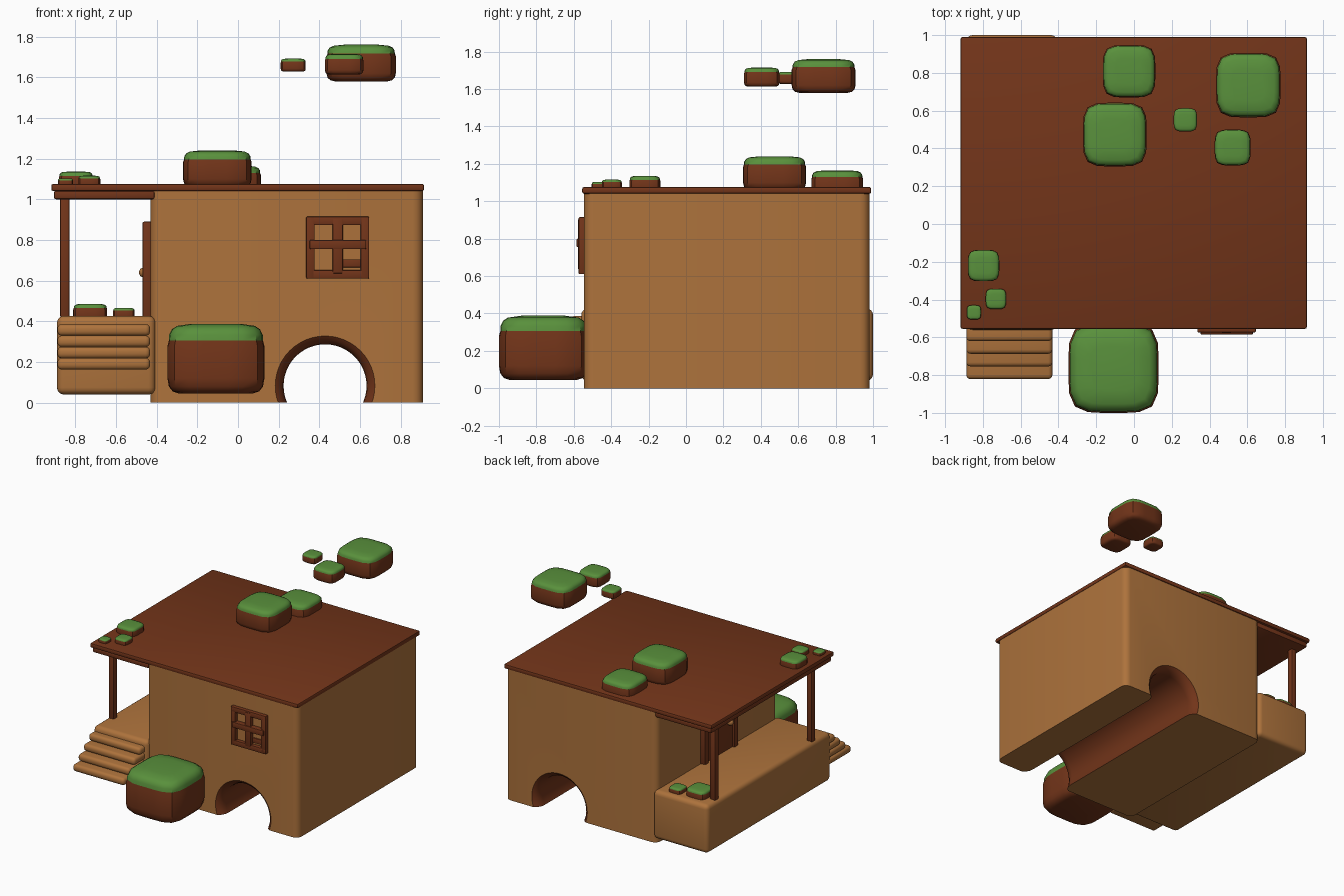
import bpy, bmesh, math
from mathutils import Vector

if "Cube" in bpy.data.objects:
    bpy.data.objects.remove(bpy.data.objects["Cube"])


def material(name, rgb):
    m = bpy.data.materials.new(name)
    m.diffuse_color = (*rgb, 1)
    m.use_nodes = True
    m.node_tree.nodes["Principled BSDF"].inputs["Base Color"].default_value = m.diffuse_color
    return m


CLAY = material("clay", (0.42, 0.17, 0.045))
WOOD = material("wood", (0.17, 0.035, 0.01))
GRASS = material("grass", (0.10, 0.28, 0.045))


def finish(name, bm, mats, angle=35):
    bmesh.ops.recalc_face_normals(bm, faces=bm.faces)
    me = bpy.data.meshes.new(name)
    bm.to_mesh(me)
    bm.free()
    for m in mats:
        me.materials.append(m)
    ob = bpy.data.objects.new(name, me)
    bpy.context.collection.objects.link(ob)
    smooth(ob, angle)
    return ob


def smooth(ob, angle):
    bpy.ops.object.select_all(action='DESELECT')
    ob.select_set(True)
    bpy.context.view_layer.objects.active = ob
    bpy.ops.object.shade_smooth_by_angle(angle=math.radians(angle))


def box(name, x, y, z, mats, bevel=0.0, segments=3, upright_only=False):
    """Box from three (min, max) ranges with rounded edges."""
    lo, hi = Vector((x[0], y[0], z[0])), Vector((x[1], y[1], z[1]))
    bm = bmesh.new()
    bmesh.ops.create_cube(bm, size=1)
    for v in bm.verts:
        v.co = Vector([l + (c + 0.5) * (h - l) for l, h, c in zip(lo, hi, v.co)])
    if bevel:
        edges = [e for e in bm.edges if not upright_only
                 or abs(e.verts[0].co.z - e.verts[1].co.z) > 0.01]
        bmesh.ops.bevel(bm, geom=edges, offset=bevel, segments=segments,
                        profile=0.5, affect='EDGES')
    return finish(name, bm, mats)


def loft(bm, rings, face_mats):
    """Skin closed rings of points; the end rings are capped."""
    rows = [[bm.verts.new(p) for p in r] for r in rings]
    n = len(rows[0])
    for a, b, mi in zip(rows, rows[1:], face_mats):
        for i in range(n):
            bm.faces.new((a[i], a[(i + 1) % n], b[(i + 1) % n], b[i])).material_index = mi
    bm.faces.new(rows[0]).material_index = face_mats[0]
    bm.faces.new(rows[-1]).material_index = face_mats[-1]


def earth_clump(name, x, y, z):
    """Rounded block of earth with a grass cap."""
    cx, cy, cz = sum(x) / 2, sum(y) / 2, z[0]
    rx, ry, h = (x[1] - x[0]) / 2, (y[1] - y[0]) / 2, z[1] - z[0]
    profile = [(.76, 0), (.89, .03), (.97, .10), (1, .22), (1, .68), (.97, .76),
               (.965, .84), (.91, .92), (.80, .97), (.5, 1)]

    def ring(s, t):
        pts = []
        for i in range(24):
            a = math.tau * i / 24
            c, d = math.cos(a), math.sin(a)
            k = s / (abs(c) ** 4.5 + abs(d) ** 4.5) ** (1 / 4.5)
            pts.append((cx + rx * c * k, cy + ry * d * k, cz + h * t))
        return pts
    bm = bmesh.new()
    loft(bm, [ring(*p) for p in profile], [0] * 5 + [1] * 4)
    return finish(name, bm, [WOOD, GRASS], 40)


# House body with a flared tunnel running front to back
house = box("house_body", (-.43, .91), (-.545, .982), (0, 1.045), [CLAY, WOOD],
            .05, 4, upright_only=True)
tunnel_profile = [(-.60, .30), (-.56, .265), (-.545, .245), (-.53, .225), (-.50, .208), (-.47, .204),
                  (.907, .204), (.937, .208), (.967, .225), (.982, .245), (.997, .265), (1.04, .30)]
bm = bmesh.new()
loft(bm, [[(.428 + r * math.cos(math.tau * i / 48), y, .083 + r * math.sin(math.tau * i / 48))
           for i in range(48)] for y, r in tunnel_profile], [1] * 11)
cutter = finish("tunnel_cutter", bm, [CLAY, WOOD])
cutter.hide_render = True
cut = house.modifiers.new("tunnel", 'BOOLEAN')
cut.operation, cut.solver, cut.object = 'DIFFERENCE', 'EXACT', cutter
bpy.context.view_layer.objects.active = house
bpy.ops.object.modifier_apply(modifier="tunnel")
bpy.data.objects.remove(cutter)
smooth(house, 35)

# Roof and porch ceiling
box("roof", (-.918, .915), (-.555, .99), (1.04, 1.076), [WOOD], .01, 2)
box("porch_ceiling", (-.905, -.41), (-.54, .975), (1.0, 1.042), [WOOD], .01, 2)

# Porch platform, posts and steps
box("porch_floor", (-.89, -.405), (-.56, 1.0), (.04, .427), [CLAY], .035, 4)
for label, y in (("front", -.36), ("back", .86)):
    box(label + "_post", (-.875, -.828), (y - .024, y + .024), (.42, 1.01), [WOOD], .008, 2)
for i in range(4):
    top = .386 - .0555 * i
    box(f"step_{i + 1}", (-.888, -.432), (-.62 - .067 * i, -.50), (top - .057, top),
        [CLAY], .022, 3)

# Window: frame, crossed bars and a small inner block
for label, x in (("left", (.335, .377)), ("right", (.603, .645))):
    box(f"window_{label}_frame", x, (-.574, -.53), (.61, .915), [WOOD], .006, 2)
for label, z in (("bottom", (.61, .652)), ("top", (.873, .915))):
    box(f"window_{label}_frame", (.335, .645), (-.574, -.53), z, [WOOD], .006, 2)
box("window_upright_bar", (.465, .515), (-.578, -.53), (.635, .905), [WOOD], .006, 2)
box("window_cross_bar", (.352, .63), (-.585, -.53), (.755, .80), [WOOD], .006, 2)
box("window_block", (.515, .605), (-.555, -.53), (.665, .705), [WOOD], .004, 2)

# Door onto the porch
box("door_panel", (-.452, -.42), (.03, .42), (.42, .88), [WOOD], .004, 2)
for label, y in (("front", (.01, .06)), ("back", (.38, .43))):
    box(f"door_{label}_frame", (-.47, -.42), y, (.42, .89), [WOOD], .008, 2)
box("door_top_frame", (-.47, -.42), (.01, .43), (.845, .89), [WOOD], .008, 2)
bm = bmesh.new()
bmesh.ops.create_uvsphere(bm, u_segments=16, v_segments=10, radius=.025)
bmesh.ops.translate(bm, verts=bm.verts, vec=(-.462, .10, .64))
finish("door_knob", bm, [CLAY])

# Grassy clumps: beside the wall, on the roof, floating, and on the porch
clumps = {
    "large_ground_clump": ((-.347, .13), (-1.0, -.525), (.045, .388)),
    "roof_clump_large": ((-.27, .067), (.305, .642), (1.06, 1.24)),
    "roof_clump_rear": ((-.165, .113), (.67, .947), (1.017, 1.165)),
    "floating_clump_large": ((.435, .776), (.565, .906), (1.58, 1.76)),
    "floating_clump_medium": ((.427, .617), (.31, .50), (1.613, 1.715)),
    "floating_clump_small": ((.21, .333), (.49, .613), (1.628, 1.692)),
    "corner_clump_large": ((-.88, -.713), (-.303, -.137), (1.048, 1.136)),
    "corner_clump_medium": ((-.785, -.677), (-.45, -.343), (1.06, 1.116)),
    "corner_clump_small": ((-.885, -.81), (-.505, -.43), (1.063, 1.103)),
    "porch_clump_large": ((-.81, -.643), (.777, .943), (.40, .486)),
    "porch_clump_small": ((-.615, -.508), (.85, .957), (.41, .466)),
}
for name, spans in clumps.items():
    earth_clump(name, *spans)
